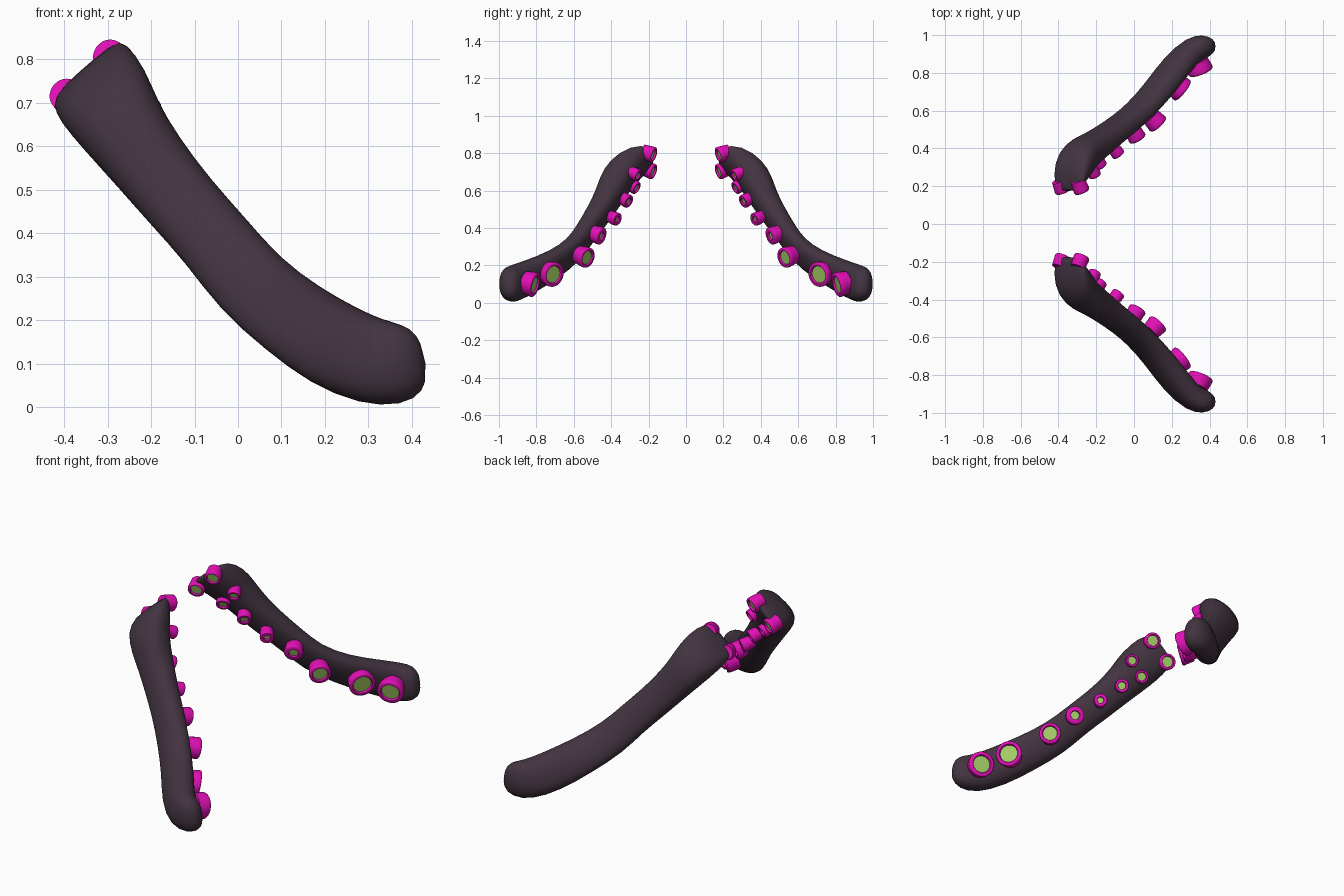
import bpy, bmesh, math
from mathutils import Vector

if "Cube" in bpy.data.objects:
    bpy.data.objects.remove(bpy.data.objects["Cube"])


def material(name, rgb):
    m = bpy.data.materials.new(name)
    m.diffuse_color = (*rgb, 1)
    m.use_nodes = True
    m.node_tree.nodes["Principled BSDF"].inputs["Base Color"].default_value = m.diffuse_color
    return m


SKIN = material("dark_plum_skin", (0.055, 0.034, 0.052))
PINK = material("magenta_sucker", (0.76, 0.005, 0.47))
GREEN = material("light_green_cup", (0.36, 0.60, 0.13))

# Cross-sections: inner point (sucker side), outer point, half width
SECTIONS = [
    ((-.350, .172, .768), (-.345, .225, .790), .088),
    ((-.337, .182, .750), (-.345, .330, .785), .112),
    ((-.305, .225, .700), (-.318, .420, .735), .117),
    ((-.260, .285, .635), (-.275, .465, .655), .102),
    ((-.190, .340, .550), (-.228, .485, .585), .092),
    ((-.110, .410, .455), (-.155, .530, .490), .087),
    ((-.020, .485, .360), (-.080, .580, .405), .086),
    ((.060, .555, .265), (-.005, .640, .300), .091),
    ((.170, .665, .190), (.085, .750, .215), .094),
    ((.265, .780, .130), (.178, .890, .150), .102),
    ((.330, .850, .100), (.285, .992, .107), .102),
    ((.385, .876, .092), (.368, 1.005, .102), .095),
    ((.423, .905, .100), (.420, .980, .105), .068),
]

# Suckers: centre of the rim, facing direction, radius, cup share of radius
SUCKERS = [
    ((.355, .805, .095), (.35, -.90, -.25), .068, .68),
    ((.260, .705, .150), (.75, -.60, -.20), .068, .70),
    ((.130, .525, .240), (.65, -.70, -.25), .056, .68),
    ((.020, .450, .355), (.45, -.80, -.30), .048, .48),
    ((-.080, .365, .445), (.55, -.75, -.30), .036, .45),
    ((-.175, .305, .540), (.50, -.75, -.40), .037, .55),
    ((-.275, .262, .612), (.40, -.80, -.45), .036, .62),
    ((-.205, .255, .680), (.40, -.80, -.40), .034, .62),
    ((-.375, .172, .700), (.35, -.88, -.30), .043, .68),
    ((-.275, .172, .790), (.35, -.88, -.30), .043, .68),
]


def finish(name, bm, mats, side):
    # Flip to the other side if needed and make the object
    for v in bm.verts:
        v.co.y *= side
    bmesh.ops.recalc_face_normals(bm, faces=bm.faces)
    me = bpy.data.meshes.new(name)
    bm.to_mesh(me)
    bm.free()
    for m in mats:
        me.materials.append(m)
    for p in me.polygons:
        p.use_smooth = True
    ob = bpy.data.objects.new(name, me)
    bpy.context.collection.objects.link(ob)
    return ob


def bridge(bm, a, b, mat=0):
    n = len(a)
    for i in range(n):
        f = bm.faces.new((a[i], a[(i + 1) % n], b[(i + 1) % n], b[i]))
        f.material_index = mat


def soft(t):
    # Slightly squared circle component
    return math.copysign(abs(t) ** 0.85, t)


def arm(name, side):
    bm = bmesh.new()
    n = 20
    mids = [(Vector(i) + Vector(o)) / 2 for i, o, _ in SECTIONS]
    rings = []
    for k, (i, o, half) in enumerate(SECTIONS):
        d = mids[min(k + 1, len(mids) - 1)] - mids[max(k - 1, 0)]
        if k < 2:
            d = Vector((.65, 0, -.76))
        wide = Vector((-d.z, 0, d.x)).normalized() * half
        deep = (Vector(i) - Vector(o)) / 2
        rings.append([bm.verts.new(mids[k]
                      + wide * soft(math.cos(2 * math.pi * j / n))
                      + deep * soft(math.sin(2 * math.pi * j / n))) for j in range(n)])
    for a, b in zip(rings, rings[1:]):
        bridge(bm, a, b)
    # Rounded end caps
    for ring, tip in ((rings[0], (-.350, .185, .782)), (rings[-1], (.433, .943, .102))):
        pole = bm.verts.new(tip)
        for j in range(n):
            bm.faces.new((ring[j], ring[(j + 1) % n], pole))
    ob = finish(name, bm, [SKIN], side)
    ob.modifiers.new("smooth", "SUBSURF").levels = 1
    ob.modifiers["smooth"].render_levels = 1


def sucker(name, side, centre, facing, r, cup):
    # Lathed cup: wall, rounded rim, recessed green floor
    bm = bmesh.new()
    n = 24
    axis = Vector(facing).normalized()
    turn = axis.to_track_quat('Z', 'Y')
    inner = r * cup
    profile = [(r * .88, -.065), (r * .96, -.03), (r, -.012), (r * .98, -.003),
               (r * .92, 0), (inner * 1.06, 0), (inner, -.004), (inner * .97, -.010)]
    rings = []
    for rad, h in profile:
        rings.append([bm.verts.new(Vector(centre) + turn @ Vector((
            rad * math.cos(2 * math.pi * j / n), rad * math.sin(2 * math.pi * j / n), h)))
            for j in range(n)])
    for a, b in zip(rings, rings[1:]):
        bridge(bm, a, b)
    bm.faces.new(rings[0])
    bm.faces.new(rings[-1]).material_index = 1
    ob = finish(name, bm, [PINK, GREEN], side)
    bpy.ops.object.select_all(action='DESELECT')
    bpy.context.view_layer.objects.active = ob
    ob.select_set(True)
    bpy.ops.object.shade_smooth_by_angle(angle=math.radians(50))


# Mirrored pair of tentacles
for label, side in (("front", -1), ("back", 1)):
    arm(label + "_tentacle", side)
    for k, spec in enumerate(SUCKERS):
        sucker(f"{label}_sucker_{k + 1}", side, *spec)
